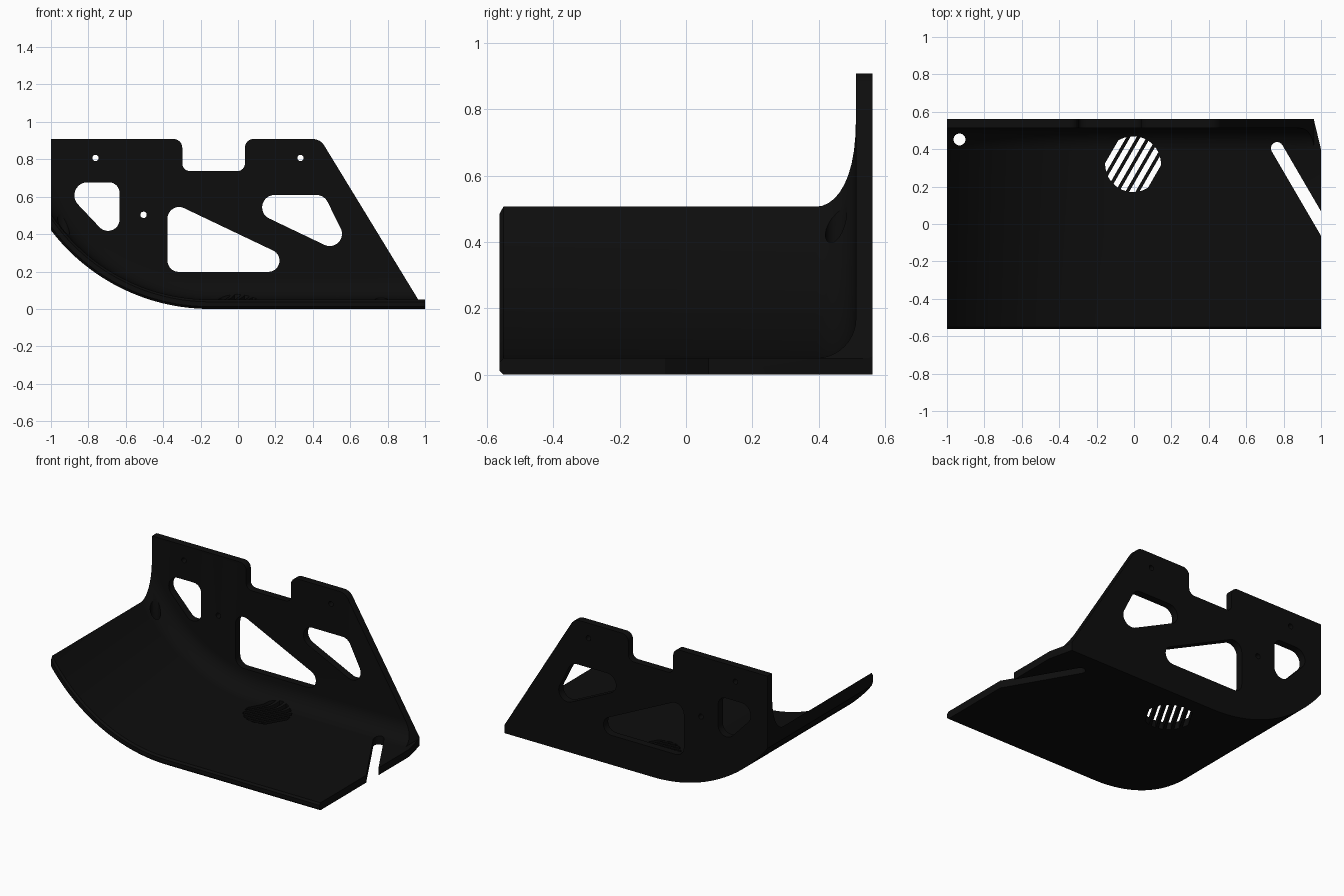
import bpy, bmesh, math
from mathutils import Vector
from mathutils.geometry import convex_hull_2d

if "Cube" in bpy.data.objects:
    bpy.data.objects.remove(bpy.data.objects["Cube"])

black = bpy.data.materials.new("matte black")
black.diffuse_color = (0.004, 0.004, 0.004, 1)
black.use_nodes = True
black.node_tree.nodes["Principled BSDF"].inputs["Base Color"].default_value = black.diffuse_color

BEND_X, R = -0.15, 1.07      # start and outer radius of the upswept end
T, FIL, Y = 0.05, 0.12, 0.562  # sheet thickness, inner fillet, half depth


def lift(x, d):
    """Height of a point offset d inward from the underside at position x."""
    if x >= BEND_X:
        return d
    return R - math.sqrt((R - d) ** 2 - (x - BEND_X) ** 2)


def new_object(name, bm):
    bmesh.ops.recalc_face_normals(bm, faces=bm.faces[:])
    if bm.calc_volume(signed=True) < 0:
        bmesh.ops.reverse_faces(bm, faces=bm.faces[:])
    mesh = bpy.data.meshes.new(name)
    bm.to_mesh(mesh)
    bm.free()
    mesh.materials.append(black)
    ob = bpy.data.objects.new(name, mesh)
    bpy.context.scene.collection.objects.link(ob)
    return ob


def prism(bm, pts, lo, hi, axis):
    """Extrude a 2D outline along y (front outlines) or z (plan outlines)."""
    def place(p, h):
        return (p[0], h, p[1]) if axis == "y" else (p[0], p[1], h)
    a = [bm.verts.new(place(p, lo)) for p in pts]
    b = [bm.verts.new(place(p, hi)) for p in pts]
    bm.faces.new(a)
    bm.faces.new(b[::-1])
    n = len(pts)
    for i in range(n):
        bm.faces.new((a[i], b[i], b[(i + 1) % n], a[(i + 1) % n]))


def hull(pts):
    return [pts[i] for i in convex_hull_2d(pts)]


def circles_hull(circles, n=32):
    """Rounded outline wrapped around circles (x, y, radius)."""
    return hull([Vector((x + r * math.cos(k * math.tau / n),
                         y + r * math.sin(k * math.tau / n)))
                 for x, y, r in circles for k in range(n)])


def rounded(corners, steps=6):
    """Polygon whose corners (x, y, radius) are rounded off."""
    out = []
    for i, (x, y, r) in enumerate(corners):
        p = Vector((x, y))
        if r == 0:
            out.append(p)
            continue
        u = (Vector(corners[i - 1][:2]) - p).normalized()
        v = (Vector(corners[(i + 1) % len(corners)][:2]) - p).normalized()
        half = math.acos(max(-1, min(1, u.dot(v)))) / 2
        c = p + (u + v).normalized() * (r / math.sin(half))
        s = p + u * (r / math.tan(half)) - c
        e = p + v * (r / math.tan(half)) - c
        for k in range(steps + 1):
            out.append(c + s.lerp(e, k / steps).normalized() * r)
    return out


def cut(ob, cutter, operation):
    """Bake a boolean, moving to the next solver if one gives no result."""
    cutter.hide_render = True
    before = len(ob.data.polygons)
    for solver in ("MANIFOLD", "EXACT", "FLOAT"):
        mod = ob.modifiers.new("cut", "BOOLEAN")
        mod.operation, mod.object, mod.solver = operation, cutter, solver
        bpy.context.view_layer.update()
        graph = bpy.context.evaluated_depsgraph_get()
        result = bpy.data.meshes.new_from_object(ob.evaluated_get(graph))
        ob.modifiers.remove(mod)
        if len(result.polygons) > 20 and len(result.polygons) != before:
            ob.data = result
            break
    bpy.data.objects.remove(cutter)


# Floor, fillet and wall swept along x as one section
section = [(Y, 0), (-Y + 0.012, 0), (-Y, 0.012), (-Y, T - 0.012), (-Y + 0.012, T)]
wall_y = Y - T
for k in range(11):
    a = k / 10 * math.pi / 2
    section.append((wall_y - FIL + FIL * math.sin(a), T + FIL * (1 - math.cos(a))))
xs = [-1 + (BEND_X + 1) * k / 32 for k in range(33)] + [1]
bm = bmesh.new()
rings = []
for x in xs:
    ring = [bm.verts.new((x, y, lift(x, d))) for y, d in section]
    ring += [bm.verts.new((x, wall_y, 1)), bm.verts.new((x, Y, 1))]
    rings.append(ring)
n = len(rings[0])
for r0, r1 in zip(rings, rings[1:]):
    for i in range(n):
        bm.faces.new((r0[i], r0[(i + 1) % n], r1[(i + 1) % n], r1[i]))
bm.faces.new(rings[0][::-1])
bm.faces.new(rings[-1])
body = new_object("bracket_body", bm)

# Front outline with the top notch and slanted right edge
bm = bmesh.new()
prism(bm, rounded([(-1.2, -0.2, 0), (1.2, -0.2, 0), (1.2, 0.051, 0), (0.963, 0.051, 0),
                   (0.44, 0.908, 0.07), (0.037, 0.908, 0.045), (0.037, 0.737, 0.04),
                   (-0.298, 0.737, 0.04), (-0.298, 0.908, 0.045), (-1.2, 0.908, 0)]),
      -1, 1, "y")
outline = new_object("outline_cutter", bm)

# Wall windows and screw holes
bm = bmesh.new()
for circles in (
        [(-0.805, 0.607, 0.07), (-0.69, 0.62, 0.057), (-0.695, 0.479, 0.062)],
        [(-0.315, 0.483, 0.062), (-0.317, 0.258, 0.06), (0.162, 0.258, 0.06)],
        [(0.195, 0.543, 0.066), (0.42, 0.543, 0.066), (0.49, 0.402, 0.066)],
        [(-0.762, 0.807, 0.017)], [(0.334, 0.807, 0.017)], [(-0.505, 0.503, 0.017)]):
    prism(bm, circles_hull(circles), 0.4, 0.7, "y")

# Hole in the upswept end, open slot and clipped rear corner
prism(bm, circles_hull([(-0.933, 0.452, 0.032)]), 0.1, 0.72, "z")
prism(bm, circles_hull([(0.765, 0.405, 0.033), (1.115, -0.195, 0.033)]), -0.1, 0.2, "z")
prism(bm, [(0.96, 0.565), (1.002, 0.39), (1.1, 0.39), (1.1, 0.7), (0.96, 0.7)], -0.1, 0.2, "z")

# Round grille of diagonal slots
ang = math.radians(60)
along = Vector((math.cos(ang), math.sin(ang)))
across = Vector((math.sin(ang), -math.cos(ang)))
for k in range(6):
    mid = (k - 2.5) * 0.047
    pts = []
    for j in range(9):
        u = mid + (j / 8 - 0.5) * 0.029
        v = math.sqrt(0.149 ** 2 - u * u)
        pts += [Vector((-0.005, 0.32)) + across * u + along * s for s in (v, -v)]
    prism(bm, hull(pts), -0.1, 0.15, "z")
openings = new_object("openings_cutter", bm)

cut(body, outline, "INTERSECT")
cut(body, openings, "DIFFERENCE")

# Smooth curves with crisp edges
bpy.context.view_layer.objects.active = body
body.select_set(True)
bpy.ops.object.shade_smooth_by_angle(angle=math.radians(30))
